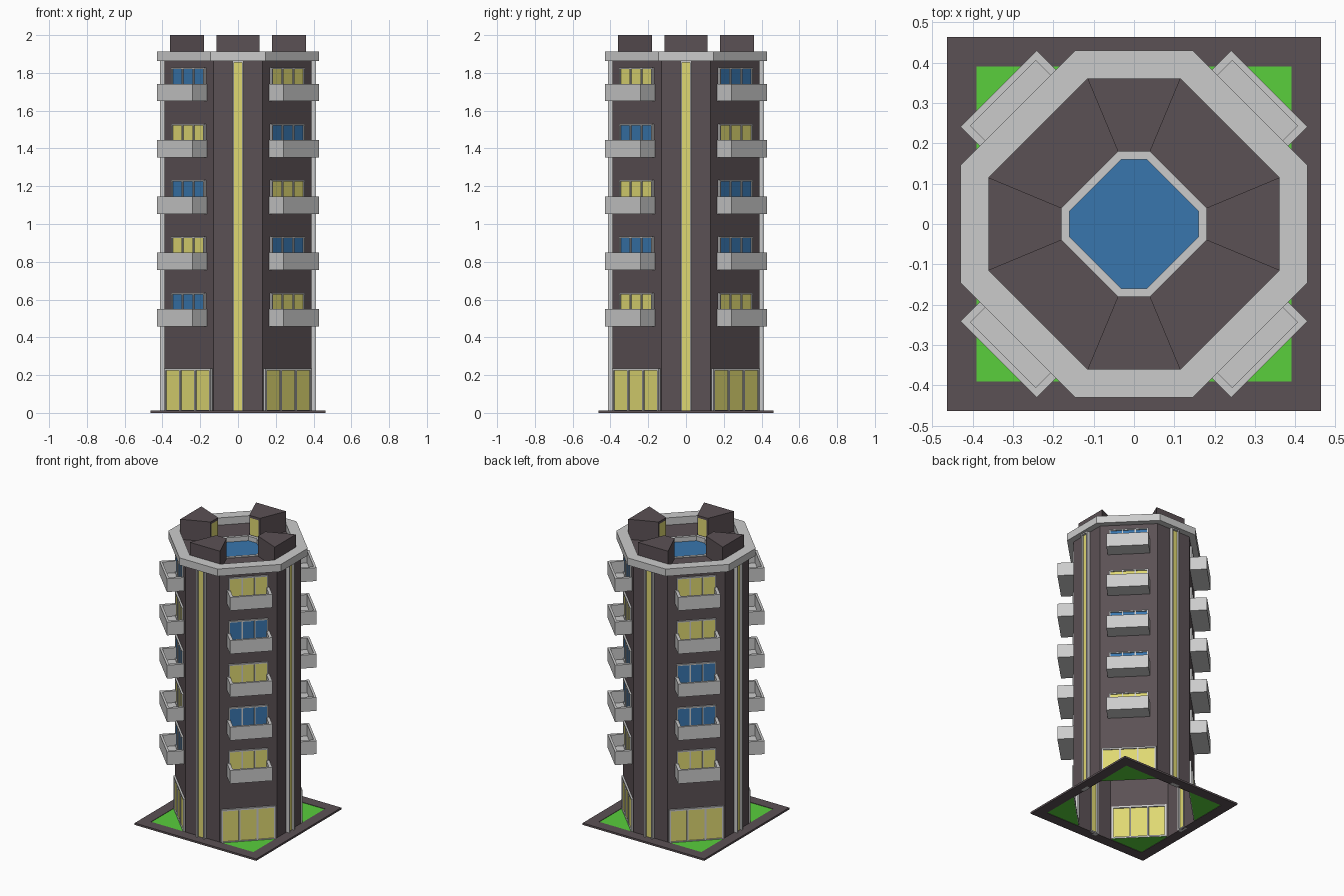
import bpy, bmesh
from math import radians
from mathutils import Matrix, Vector

if "Cube" in bpy.data.objects:
    bpy.data.objects.remove(bpy.data.objects["Cube"])

COLORS = {
    "dark": (0.105, 0.082, 0.09, 1), "blue": (0.04, 0.18, 0.42, 1),
    "green": (0.1, 0.62, 0.045, 1), "yellow": (0.74, 0.69, 0.17, 1),
}
mats = {}
for key, rgba in COLORS.items():
    mats[key] = bpy.data.materials.new(key)
    mats[key].diffuse_color = rgba

parts = {}  # part name -> (bmesh, colour)


def part(name, color=None):
    return parts.setdefault(name, (bmesh.new(), color))[0]


def spin(angle):
    return Matrix.Rotation(radians(angle), 4, 'Z')


def prism(bm, outline, z0, z1, angle=0):
    """Closed upright prism over a counter-clockwise outline."""
    rot = spin(angle)
    lo = [bm.verts.new(rot @ Vector((x, y, z0))) for x, y in outline]
    hi = [bm.verts.new(rot @ Vector((x, y, z1))) for x, y in outline]
    bm.faces.new(lo[::-1])
    bm.faces.new(hi)
    n = len(outline)
    for i in range(n):
        j = (i + 1) % n
        bm.faces.new((lo[i], lo[j], hi[j], hi[i]))


def box(bm, u0, u1, d0, d1, z0, z1, angle):
    """Box in a wall's frame: u across, d outwards from the tower axis."""
    prism(bm, [(u0, -d1), (u1, -d1), (u1, -d0), (u0, -d0)], z0, z1, angle)


def sheet(bm, u0, u1, d, z0, z1, angle):
    rot = spin(angle)
    bm.faces.new([bm.verts.new(rot @ Vector((u, -d, z)))
                  for u, z in ((u0, z0), (u1, z0), (u1, z1), (u0, z1))])


def loft(bm, loops):
    """Bridge successive (outline, z) loops."""
    rings = [[bm.verts.new((x, y, z)) for x, y in o] for o, z in loops]
    for a, b in zip(rings, rings[1:]):
        for i in range(len(a)):
            j = (i + 1) % len(a)
            bm.faces.new((a[i], a[j], b[j], b[i]))


def octagon(a, b):
    return [(-b, -a), (b, -a), (a, -b), (a, b), (b, a), (-b, a), (-a, b), (-a, -b)]


def square(a):
    return [(-a, -a), (a, -a), (a, a), (-a, a)]


def glazing(kind, color, hw, z0, z1, d, angle, panes, t=0.008, out=0.012):
    """Grey frame with mullions in front of a coloured pane."""
    fr = part(kind + "_frames")
    box(fr, -hw, hw, d - 0.004, d + out, z1 - t, z1, angle)
    box(fr, -hw, hw, d - 0.004, d + out, z0, z0 + t, angle)
    for i in range(panes + 1):
        u = -hw + t / 2 + (2 * hw - t) * i / panes
        box(fr, u - t / 2, u + t / 2, d - 0.004, d + out, z0 + t, z1 - t, angle)
    sheet(part(kind + "_panes_" + color, color), -hw + t, hw - t, d + out * 0.4,
          z0 + t, z1 - t, angle)


A, B = 0.388, 0.13                  # tower octagon
DIAG, HALF = (A + B) / 2**0.5, (A - B) / 2**0.5
TOP = 1.862
FLOORS = [0.458 + 0.298 * i for i in range(5)]

# Plot: border frame and lawn corners
loft(part("plot_border", "dark"), [(square(0.463), 0), (square(0.463), 0.013),
     (square(0.39), 0.013), (square(0.39), 0), (square(0.463), 0)])
for k in range(4):
    prism(part("lawn", "green"), [(B, -0.39), (0.39, -0.39), (0.39, -B)], 0.003, 0.01, 90 * k)

walls = part("tower_walls", "dark")

# Straight faces: wall split by a full-height light strip
for k in range(4):
    a = 90 * k
    sheet(walls, -B, -0.022, A, 0, TOP, a)
    sheet(walls, 0.022, B, A, 0, TOP, a)
    glazing("light_strip", "yellow", 0.03, 0, TOP, A, a, 1, out=0.024)

# Diagonal faces: entrance, five windows and balconies (Y/B listed bottom up)
for k, pattern in enumerate(("YBYBY", "YBBYB", "YBBYY", "BYBYB")):
    a = 45 + 90 * k
    door_hw, win_hw, door_top = 0.174, 0.125, 0.236
    for s in (-1, 1):
        u = sorted((s * door_hw, s * HALF))
        sheet(walls, *u, DIAG, 0, door_top, a)
        u = sorted((s * win_hw, s * HALF))
        sheet(walls, *u, DIAG, door_top, TOP, a)
    glazing("entrance", "yellow", door_hw, 0.004, door_top, DIAG, a, 3, t=0.011)
    z = door_top
    for f, c in zip(FLOORS, pattern):
        sheet(walls, -win_hw, win_hw, DIAG, z, f + 0.012, a)
        z = f + 0.178
        glazing("window", "yellow" if c == "Y" else "blue", win_hw, f + 0.012, z, DIAG, a, 3)
        # Balcony: U-shaped railing wall and floor
        w, d, wi, di = 0.134, 0.474, 0.114, 0.459
        bal = part("balconies")
        prism(bal, [(-w, -DIAG), (-w, -d), (w, -d), (w, -DIAG),
                    (wi, -DIAG), (wi, -di), (-wi, -di), (-wi, -DIAG)], f, f + 0.092, a)
        box(bal, -wi, wi, DIAG, di, f, f + 0.012, a)
    sheet(walls, -win_hw, win_hw, DIAG, z, TOP, a)

# Roof terrace and parapet
loft(part("roof_floor", "dark"), [(octagon(0.36, 0.115), TOP), (octagon(0.18, 0.04), TOP)])
out, inn = octagon(0.43, 0.145), octagon(0.36, 0.115)
loft(part("parapet"), [(out, TOP), (out, 1.912), (inn, 1.912), (inn, TOP), (out, TOP)])

# Pool
loft(part("pool_rim"), [(octagon(0.18, 0.04), TOP), (octagon(0.18, 0.04), TOP + 0.004),
     (octagon(0.16, 0.032), TOP + 0.004), (octagon(0.16, 0.032), 1.83)])
water = part("pool_water", "blue")
water.faces.new([water.verts.new((x, y, 1.835)) for x, y in octagon(0.16, 0.032)])

# Rooftop cabins with a glazed inner side
for k in range(4):
    prism(part("roof_cabins", "dark"), [(-0.115, -0.36), (0.115, -0.36), (0.04, -0.18),
          (-0.04, -0.18)], TOP, 2.0, 90 * k)
    sheet(part("cabin_panes", "yellow"), -0.032, 0.032, -0.178, TOP + 0.008, 1.985, 90 * k + 180)

for name, (bm, color) in parts.items():
    bmesh.ops.remove_doubles(bm, verts=bm.verts[:], dist=1e-5) if name in (
        "plot_border", "parapet", "tower_walls") else None
    if name in ("plot_border", "parapet"):
        bmesh.ops.recalc_face_normals(bm, faces=bm.faces[:])
    me = bpy.data.meshes.new(name)
    bm.to_mesh(me)
    bm.free()
    if color:
        me.materials.append(mats[color])
    bpy.context.collection.objects.link(bpy.data.objects.new(name, me))

for m in bpy.data.materials:
    if m.users and not m.is_grease_pencil:
        m.use_nodes = True
        m.node_tree.nodes["Principled BSDF"].inputs["Base Color"].default_value = m.diffuse_color
